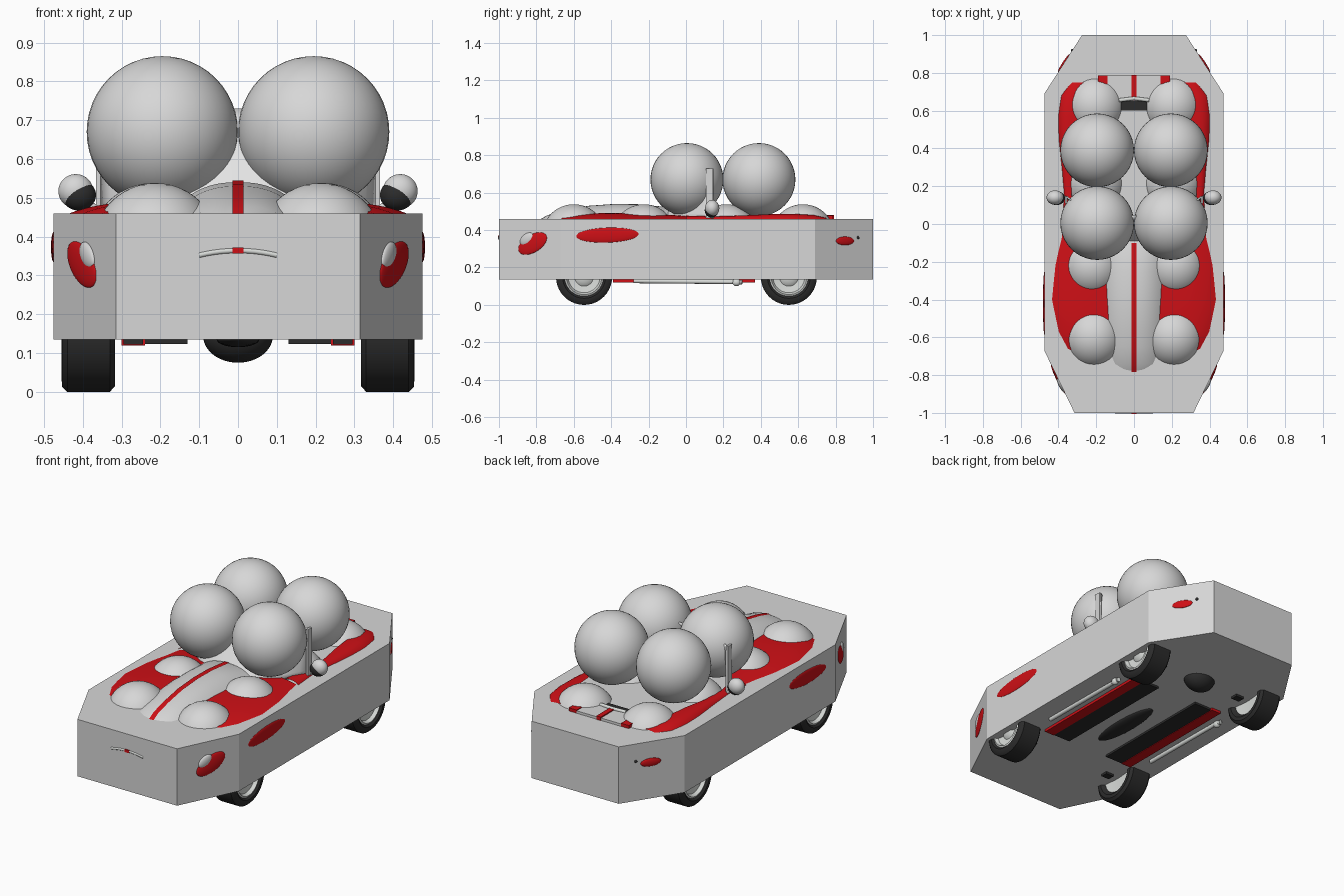
import bpy, bmesh, math
from mathutils import Vector, Matrix

if "Cube" in bpy.data.objects:
    bpy.data.objects.remove(bpy.data.objects["Cube"])


def material(name, rgb):
    m = bpy.data.materials.new(name)
    m.diffuse_color = (*rgb, 1)
    m.use_nodes = True
    m.node_tree.nodes["Principled BSDF"].inputs["Base Color"].default_value = m.diffuse_color
    return m


GREY = material("light_grey", (0.68, 0.68, 0.68))
RED = material("red_paint", (0.62, 0.005, 0.008))
BLACK = material("black_rubber", (0.025, 0.025, 0.025))
SILVER = material("silver_metal", (0.68, 0.70, 0.68))
GLASS = material("pale_glass", (0.78, 0.78, 0.78))


def finish(name, bm, mat, smooth=True):
    bmesh.ops.recalc_face_normals(bm, faces=bm.faces)
    me = bpy.data.meshes.new(name)
    bm.to_mesh(me)
    bm.free()
    me.materials.append(mat)
    ob = bpy.data.objects.new(name, me)
    bpy.context.collection.objects.link(ob)
    if smooth:
        bpy.ops.object.select_all(action='DESELECT')
        ob.select_set(True)
        bpy.context.view_layer.objects.active = ob
        bpy.ops.object.shade_smooth_by_angle(angle=math.radians(40))
    return ob


def ball(name, mat, centre, radii, rot=Matrix()):
    bm = bmesh.new()
    m = Matrix.Translation(centre) @ rot @ Matrix.Diagonal((*radii, 1))
    bmesh.ops.create_uvsphere(bm, u_segments=40, v_segments=24, radius=1, matrix=m)
    return finish(name, bm, mat)


def box(name, mat, lo, hi):
    bm = bmesh.new()
    lo, hi = Vector(lo), Vector(hi)
    m = Matrix.Translation((lo + hi) / 2) @ Matrix.Diagonal((*(hi - lo), 1))
    bmesh.ops.create_cube(bm, size=1, matrix=m)
    return finish(name, bm, mat, False)


def grid(name, mat, rows, thick=0.0):
    bm = bmesh.new()
    vs = [[bm.verts.new(p) for p in r] for r in rows]
    for a, b in zip(vs, vs[1:]):
        for i in range(len(a) - 1):
            bm.faces.new((a[i], a[i + 1], b[i + 1], b[i]))
    ob = finish(name, bm, mat)
    if ob.data.polygons[len(ob.data.polygons) // 2].normal.z < 0:
        ob.data.flip_normals()
    if thick:
        mod = ob.modifiers.new("thickness", 'SOLIDIFY')
        mod.thickness = thick
    return ob


def deck(name, mat, stations, power, s=1, n=12):
    # domed strip over the hull top: stations are (y, x inner, x outer, height)
    rows = [[(s * (xi + (xo - xi) * i / n), y, 0.455 + h * (1 - abs(i / n) ** power))
             for i in range(n + 1)] for y, xi, xo, h in stations]
    return grid(name, mat, rows)


def lathe_x(name, mat, profile, centre, s, n=40):
    # spin (x, radius) points around the axle
    rows = []
    for k in range(n + 1):
        a = 2 * math.pi * k / n
        rows.append([(centre[0] + s * x, centre[1] + r * math.cos(a), centre[2] + r * math.sin(a))
                     for x, r in profile])
    ob = grid(name, mat, rows)
    bm = bmesh.new()
    bm.from_mesh(ob.data)
    bmesh.ops.remove_doubles(bm, verts=bm.verts, dist=1e-5)
    bmesh.ops.recalc_face_normals(bm, faces=bm.faces)
    bm.to_mesh(ob.data)
    bm.free()
    return ob


def tube(name, mat, pts, r):
    cu = bpy.data.curves.new(name, 'CURVE')
    cu.dimensions = '3D'
    cu.bevel_depth = r
    cu.use_fill_caps = True
    sp = cu.splines.new('POLY')
    sp.points.add(len(pts) - 1)
    for p, q in zip(sp.points, pts):
        p.co = (*q, 1)
    cu.materials.append(mat)
    ob = bpy.data.objects.new(name, cu)
    bpy.context.collection.objects.link(ob)
    return ob


# eight-sided hull
half = [(0.315, -1.0), (0.475, -0.67), (0.475, 0.69), (0.275, 1.0)]
outline = half + [(-x, y) for x, y in reversed(half)]
bm = bmesh.new()
face = bm.faces.new([bm.verts.new((x, y, 0.135)) for x, y in outline])
top = bmesh.ops.extrude_face_region(bm, geom=[face])
bmesh.ops.translate(bm, vec=(0, 0, 0.325), verts=[v for v in top["geom"] if isinstance(v, bmesh.types.BMVert)])
if len(bm.faces) < 10:
    bm.faces.new([v for v in bm.verts if v.co.z < 0.2])
finish("hull", bm, GREY, False)

# bonnet dome with a thin centre stripe
bonnet = [(-0.785, 0.05, 0.0), (-0.74, 0.11, 0.025), (-0.65, 0.145, 0.05), (-0.52, 0.17, 0.075),
          (-0.38, 0.18, 0.085), (-0.25, 0.18, 0.083), (-0.1, 0.18, 0.068), (-0.02, 0.18, 0.03)]
for s, side in ((1, "right"), (-1, "left")):
    deck("bonnet_" + side, GREY, [(y, 0, w, h) for y, w, h in bonnet], 2.5, s)
grid("bonnet_stripe", RED, [[(-0.014, y, 0.459 + h), (0.014, y, 0.459 + h)] for y, w, h in bonnet[:-1]])

fender = [(-0.7, 0.2, 0.30, 0.0), (-0.66, 0.16, 0.365, 0.02), (-0.57, 0.14, 0.41, 0.032),
          (-0.4, 0.1, 0.447, 0.037), (-0.22, 0.1, 0.43, 0.033), (-0.08, 0.1, 0.40, 0.026), (0.0, 0.1, 0.387, 0.022)]
rear_fender = [(0.0, 0.3, 0.387, 0.022), (0.15, 0.33, 0.372, 0.018), (0.3, 0.33, 0.385, 0.023), (0.45, 0.31, 0.402, 0.03),
               (0.57, 0.3, 0.405, 0.032), (0.68, 0.28, 0.39, 0.026), (0.75, 0.26, 0.34, 0.01)]

for s, side in ((1, "right"), (-1, "left")):
    # red fenders on top
    deck("front_fender_" + side, RED, fender, 4, s)
    deck("rear_fender_" + side, RED, rear_fender, 4, s)
    # large balls and half-sunk balls
    for y, end in ((0.005, "front"), (0.39, "rear")):
        ball(f"large_ball_{end}_{side}", GREY, (s * 0.195, y, 0.67), (0.195,) * 3)
    for y, x, end in ((-0.6, 0.212, "nose"), (-0.225, 0.22, "bonnet"), (0.215, 0.205, "cabin"), (0.625, 0.205, "tail")):
        ball(f"sunk_ball_{end}_{side}", GREY, (s * x, y, 0.375), (0.163, 0.168, 0.163))
    # fender bulges through the hull sides
    ball("side_bulge_" + side, RED, (s * 0.474, -0.42, 0.373), (0.008, 0.168, 0.04),
         Matrix.Rotation(math.radians(2), 4, 'X'))
    ang = math.atan2(0.16, 0.33)
    ball("nose_bulge_" + side, RED, (s * 0.402, -0.82, 0.328), (0.01, 0.092, 0.048),
         Matrix.Rotation(-s * ang, 4, 'Z') @ Matrix.Rotation(math.radians(27), 4, 'X'))
    ball("headlamp_" + side, GREY, (s * 0.388, -0.851, 0.352), (0.012, 0.045, 0.028),
         Matrix.Rotation(-s * ang, 4, 'Z') @ Matrix.Rotation(math.radians(35), 4, 'X'))
    tail = Matrix.Rotation(s * math.atan2(0.2, 0.31), 4, 'Z')
    ball("tail_bulge_" + side, RED, (s * 0.372, 0.85, 0.342), (0.008, 0.057, 0.023), tail)
    ball("tail_lamp_" + side, BLACK, (s * 0.327, 0.92, 0.36), (0.006, 0.008, 0.008), tail)
    # mirrors
    ball("mirror_" + side, GREY, (s * 0.418, 0.14, 0.517), (0.045, 0.038, 0.044))
    ball("mirror_face_" + side, BLACK, (s * 0.41, 0.137, 0.507), (0.044, 0.037, 0.04))
    tube("mirror_arm_" + side, GREY, [(s * 0.36, 0.14, 0.465), (s * 0.4, 0.14, 0.5)], 0.009)
    # wheels
    for y, end in ((-0.545, "front"), (0.55, "rear")):
        c = (s * 0.385, y, 0.15)
        lathe_x(f"tyre_{end}_{side}", BLACK, [(-0.05, 0.095), (-0.068, 0.115), (-0.068, 0.135), (-0.055, 0.15),
                (0.055, 0.15), (0.068, 0.137), (0.07, 0.115), (0.055, 0.098)], c, s)
        lathe_x(f"rim_{end}_{side}", SILVER, [(-0.04, 0.0), (-0.05, 0.098), (0.06, 0.104), (0.064, 0.095),
                (0.045, 0.085), (0.04, 0.05), (0.055, 0.03), (0.055, 0.0)], c, s)
        box(f"axle_bracket_{end}_{side}", BLACK, (s * 0.27 - 0.025, y - 0.02, 0.122), (s * 0.27 + 0.025, y + 0.02, 0.14))
    # sills, floor panels and side pipes
    box("sill_" + side, RED, (s * 0.27 - 0.03, -0.39, 0.12), (s * 0.27 + 0.03, 0.37, 0.14))
    box("floor_" + side, BLACK, (s * 0.185 - 0.055, -0.39, 0.123), (s * 0.185 + 0.055, 0.36, 0.14))
    tube("side_pipe_" + side, SILVER, [(s * 0.355, -0.28, 0.128), (s * 0.355, 0.27, 0.123), (s * 0.36, 0.3, 0.12)], 0.012)
    ball("pipe_tip_" + side, SILVER, (s * 0.36, 0.27, 0.12), (0.018, 0.022, 0.02))
    # tail deck red bands
    box("tail_band_" + side, RED, (s * 0.165 - 0.025, 0.74, 0.455), (s * 0.165 + 0.025, 0.787, 0.478))

# gearbox and differential below
ball("gearbox", BLACK, (0.0, -0.07, 0.135), (0.055, 0.22, 0.02))
ball("differential", BLACK, (0, 0.55, 0.145), (0.09, 0.075, 0.07))

# tail deck, stripe and handle bar
box("tail_deck", GREY, (-0.14, 0.66, 0.455), (0.14, 0.787, 0.474))
box("tail_stripe", RED, (-0.014, 0.655, 0.455), (0.014, 0.79, 0.48))
box("tail_gap", BLACK, (-0.07, 0.6, 0.455), (0.07, 0.65, 0.466))
tube("tail_bar", SILVER, [(-0.08, 0.655, 0.475), (0, 0.665, 0.478), (0.08, 0.655, 0.475)], 0.01)

# nose bar with red centre
tube("nose_bar", SILVER, [(x / 50, -0.997, 0.364 - 0.35 * (x / 50) ** 2 * 4) if abs(x) < 2 else
                          (x / 50, -0.997, 0.364 - 1.2 * (x / 50) ** 2) for x in range(-5, 6)], 0.007)
box("nose_badge_plate", RED, (-0.014, -1.005, 0.356), (0.014, -0.997, 0.372))

# wraparound windscreen
rows = []
for j in range(9):
    v = j / 8
    row = []
    for i in range(25):
        t = i / 12 - 1
        y0 = -0.13 + 0.17 * v
        row.append((0.36 * t, y0 + (0.142 - y0) * abs(t) ** 3, 0.455 + 0.275 * v))
    rows.append(row)
grid("windscreen", GLASS, rows, 0.008)
for s, side in ((1, "right"), (-1, "left")):
    box("windscreen_post_" + side, GREY, (s * 0.36 - 0.006, 0.108, 0.455), (s * 0.36 + 0.006, 0.145, 0.73))
